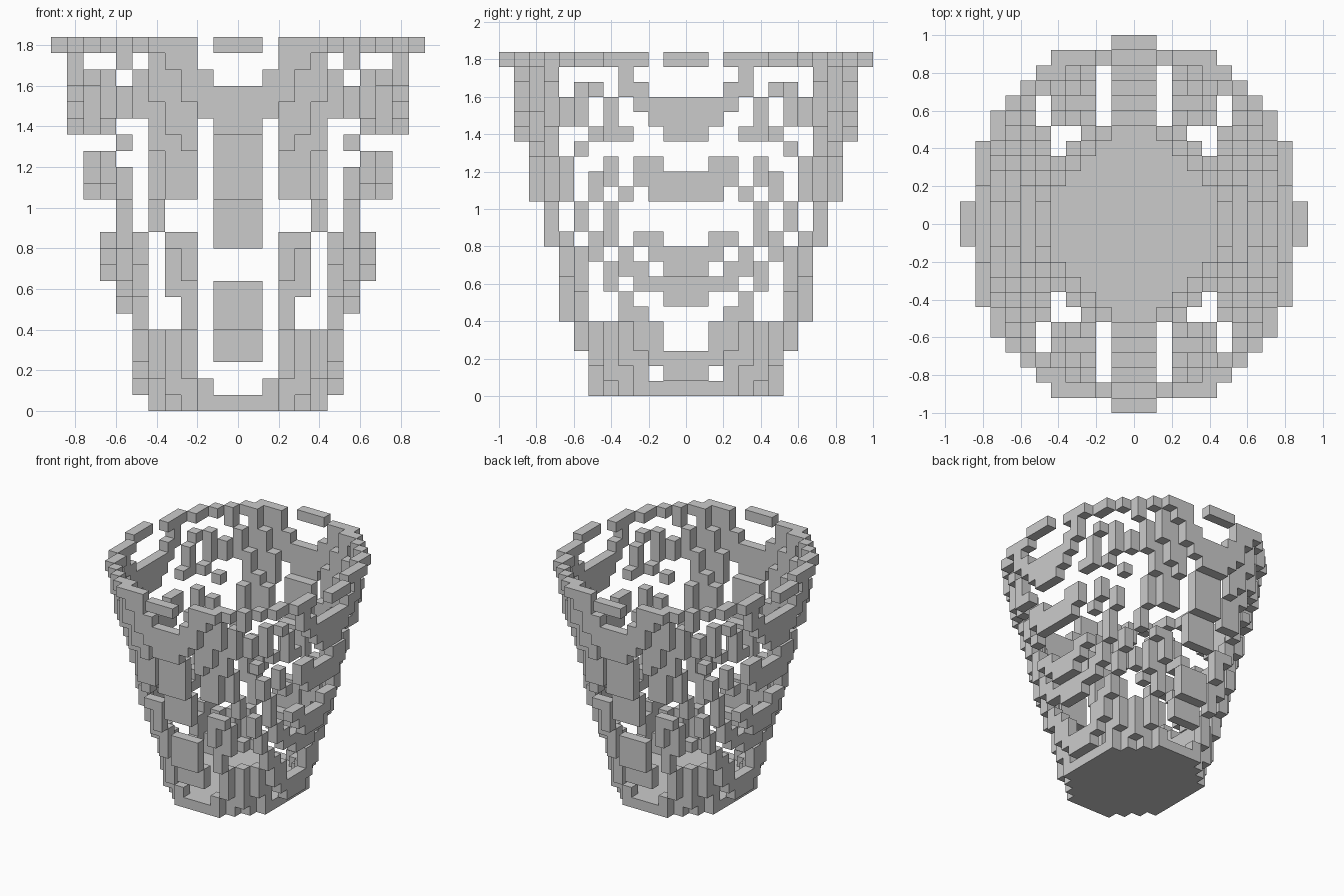
import bpy, bmesh, math
from mathutils import Vector

if "Cube" in bpy.data.objects:
    bpy.data.objects.remove(bpy.data.objects["Cube"])

S = 0.08  # block size
# Radii of the flaring wall in blocks, one value per layer from layer 1 upwards
RX = [6.05, 6.3, 6.55, 6.65, 6.85, 7.1, 7.4, 8.0, 8.3, 8.55, 8.7, 8.85,
      9.1, 9.4, 9.55, 9.75, 10.0, 10.25, 10.45, 10.65, 10.85]
RY = [6.6, 6.85, 7.0, 7.3, 8.0, 8.15, 8.4, 8.6, 8.8, 9.0, 9.25, 9.45,
      10.0, 10.05, 10.25, 10.45, 11.0, 11.15, 11.4, 11.6, 11.8]
# Openings running front to back: first and last column (both sides), first and last layer
GAPS = [(2, 2, 2, 12), (2, 2, 14, 17), (2, 2, 21, 21), (2, 4, 11, 12), (5, 5, 5, 10),
        (6, 6, 11, 16), (8, 12, 11, 12), (8, 12, 16, 16), (7, 7, 15, 15),
        (7, 7, 20, 20), (8, 9, 21, 21), (4, 4, 5, 6)]
DIRS = [(1, 0, 0), (-1, 0, 0), (0, 1, 0), (0, -1, 0), (0, 0, 1), (0, 0, -1)]


def ring(k, rx, ry, inner, outer, stave=0.0):
    """Blocks of one layer close to an ellipse; the upright staves are thicker."""
    cells = set()
    for i in range(-12, 13):
        for j in range(-13, 14):
            d = (math.hypot(i / rx, j / ry) - 1) * ry
            low = inner - (stave if 3 <= abs(i) <= 5 else 0)
            if low <= d <= outer:
                cells.add((i, j, k))
    return cells


def open_gap(c):
    """True where one of the openings passes through."""
    return any(a <= abs(c[0]) <= b and lo <= c[2] <= hi for a, b, lo, hi in GAPS)


def block_object(name, cells, solid):
    """Mesh of the outer block faces, with flat areas merged."""
    bm = bmesh.new()
    for c in sorted(cells):
        centre = Vector((c[0], c[1], c[2] + 0.5))
        for d in DIRS:
            if (c[0] + d[0], c[1] + d[1], c[2] + d[2]) in solid:
                continue
            n = Vector(d)
            u = Vector((d[1], d[2], d[0]))
            v = n.cross(u)
            corners = [centre + 0.5 * (n + a * u + b * v)
                       for a, b in ((-1, -1), (1, -1), (1, 1), (-1, 1))]
            bm.faces.new([bm.verts.new(p * S) for p in corners])
    bmesh.ops.remove_doubles(bm, verts=bm.verts, dist=0.001)
    bmesh.ops.dissolve_limit(bm, angle_limit=0.01, verts=bm.verts, edges=bm.edges)
    me = bpy.data.meshes.new(name)
    bm.to_mesh(me)
    bm.free()
    ob = bpy.data.objects.new(name, me)
    bpy.context.collection.objects.link(ob)
    return ob


# Solid floor
base = {(i, j, 0) for i in range(-5, 6) for j in range(-6, 7)
        if (i / 5.6) ** 2 + (j / 6.5) ** 2 <= 1.05}

# Openwork wall
wall = set()
for k, (rx, ry) in enumerate(zip(RX, RY), start=1):
    wall |= {c for c in ring(k, rx, ry, -0.5, 0.095, 0.2) if not open_gap(c)}

# Top rim, with small gaps beside the four middle blocks
rim = {c for c in ring(22, 11.0, 12.0, -0.72, 0.28)
       if not ((abs(c[0]) == 2 and abs(c[1]) > 9) or (abs(c[1]) == 2 and abs(c[0]) > 9))}

solid = base | wall | rim
block_object("basket_base", base, solid)
block_object("basket_wall", wall, solid)
block_object("basket_rim", rim, solid)
